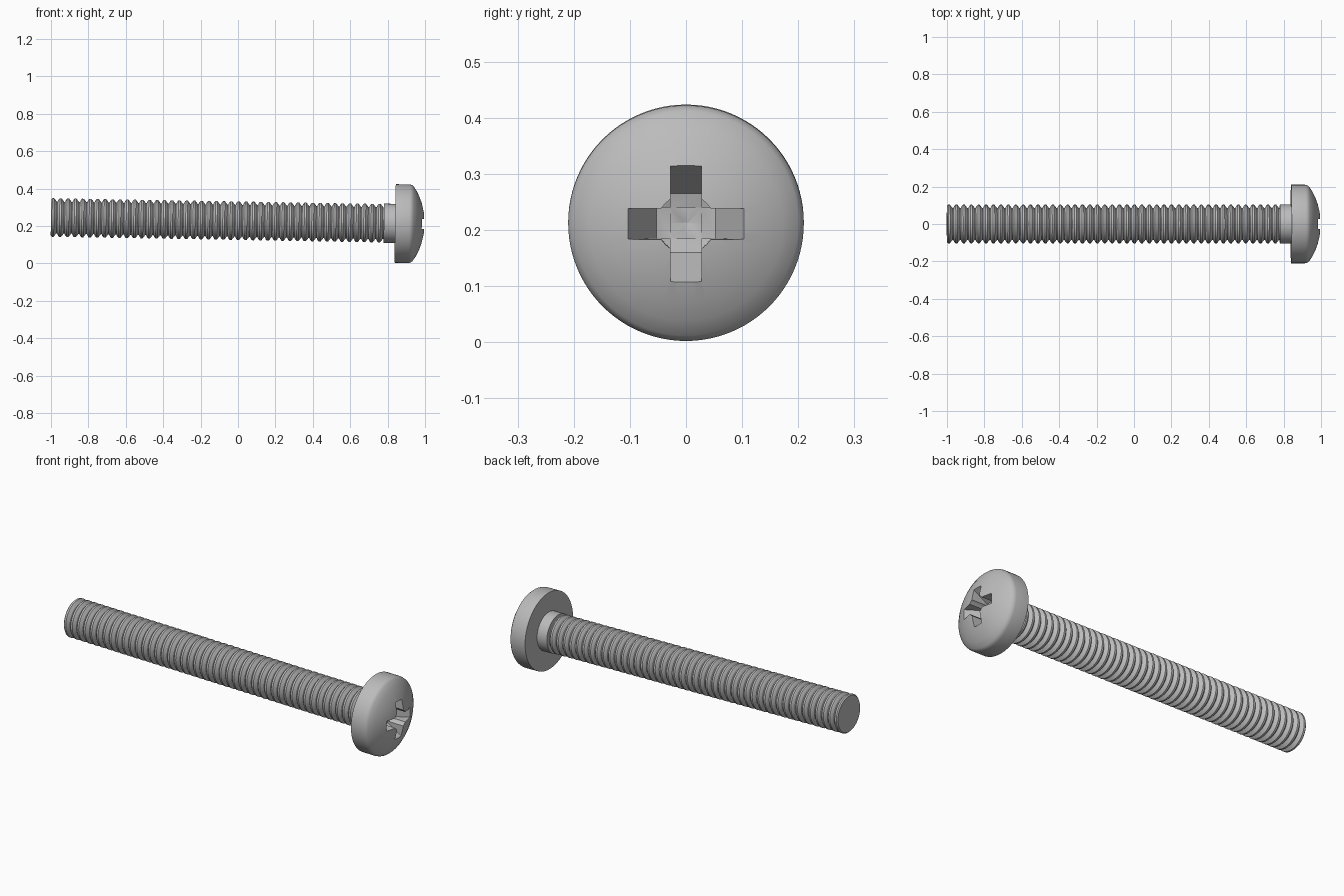
import bpy, bmesh, math
from mathutils import Matrix

cube = bpy.data.objects.get("Cube")
if cube:
    bpy.data.objects.remove(cube, do_unlink=True)

# The screw axis runs along x and dips slightly towards the head
PLACE = Matrix.Translation((0, 0, 0.228)) @ Matrix.Rotation(math.radians(1.0), 4, 'Y')

steel = bpy.data.materials.new("grey_steel")
steel.use_nodes = True
GREY = (0.5, 0.5, 0.5, 1)
steel.diffuse_color = GREY
steel.node_tree.nodes["Principled BSDF"].inputs["Base Color"].default_value = GREY


def finish(name, bm):
    bmesh.ops.recalc_face_normals(bm, faces=bm.faces)
    mesh = bpy.data.meshes.new(name)
    bm.to_mesh(mesh)
    bm.free()
    mesh.materials.append(steel)
    obj = bpy.data.objects.new(name, mesh)
    obj.matrix_world = PLACE
    bpy.context.collection.objects.link(obj)
    return obj


def lathe(name, profile, sides=64):
    """Revolve (x, radius) points about the x axis."""
    bm = bmesh.new()
    verts = [bm.verts.new((x, 0, r)) for x, r in profile]
    edges = [bm.edges.new(pair) for pair in zip(verts, verts[1:])]
    bmesh.ops.spin(bm, geom=verts + edges, cent=(0, 0, 0), axis=(1, 0, 0),
                   angle=math.tau, steps=sides, use_merge=False)
    bmesh.ops.remove_doubles(bm, verts=bm.verts, dist=1e-5)
    return finish(name, bm)


def smooth(obj):
    bpy.ops.object.select_all(action='DESELECT')
    obj.select_set(True)
    bpy.context.view_layer.objects.active = obj
    bpy.ops.object.shade_smooth_by_angle(angle=math.radians(30))


# Threaded shaft: repeated crest and root along the axis
START, END, TURNS = -1.0, 0.785, 45
CREST, ROOT = 0.103, 0.085
pitch = (END - START) / TURNS
points = [(START, 0)]
for i in range(TURNS):
    x = START + i * pitch
    points += [(x + pitch * f, r) for f, r in
               ((0, CREST - 0.006), (0.15, CREST), (0.4, CREST), (0.75, ROOT), (0.85, ROOT))]
points += [(END, CREST - 0.006), (END, 0)]
smooth(lathe("threaded_shaft", points))

# Plain neck under the head
smooth(lathe("neck", [(0.78, 0), (0.78, 0.105), (0.85, 0.105), (0.85, 0)]))

# Domed head with a slightly rounded rim
head = lathe("head", [(0.84, 0), (0.84, 0.21), (0.915, 0.21), (0.927, 0.207),
                      (0.936, 0.2), (0.954, 0.173), (0.97, 0.14), (0.983, 0.105),
                      (0.992, 0.07), (0.998, 0.035), (1.0, 0)], 96)

# Cross recess: two sloped slots and a central socket
cutters = [lathe("socket_cutter", [(1.03, 0), (1.03, 0.052), (0.905, 0.052), (0.885, 0)], 32)]
half = 0.0275
side = [(1.03, 0.132), (0.9, 0.053), (0.886, 0), (0.9, -0.053), (1.03, -0.132)]
for name, turn in (("upright_slot_cutter", 0), ("level_slot_cutter", 90)):
    bm = bmesh.new()
    face = bm.faces.new([bm.verts.new((x, -half, r)) for x, r in side])
    out = bmesh.ops.extrude_face_region(bm, geom=[face])["geom"]
    bmesh.ops.translate(bm, vec=(0, 2 * half, 0),
                        verts=[g for g in out if isinstance(g, bmesh.types.BMVert)])
    bm.transform(Matrix.Rotation(math.radians(turn), 4, 'X'))
    cutters.append(finish(name, bm))

bpy.context.view_layer.objects.active = head
for cutter in cutters:
    cutter.hide_render = True
    mod = head.modifiers.new(cutter.name, 'BOOLEAN')
    mod.operation = 'DIFFERENCE'
    mod.solver = 'EXACT'
    mod.object = cutter
    bpy.ops.object.modifier_apply(modifier=mod.name)
for cutter in cutters:
    bpy.data.objects.remove(cutter, do_unlink=True)
smooth(head)
